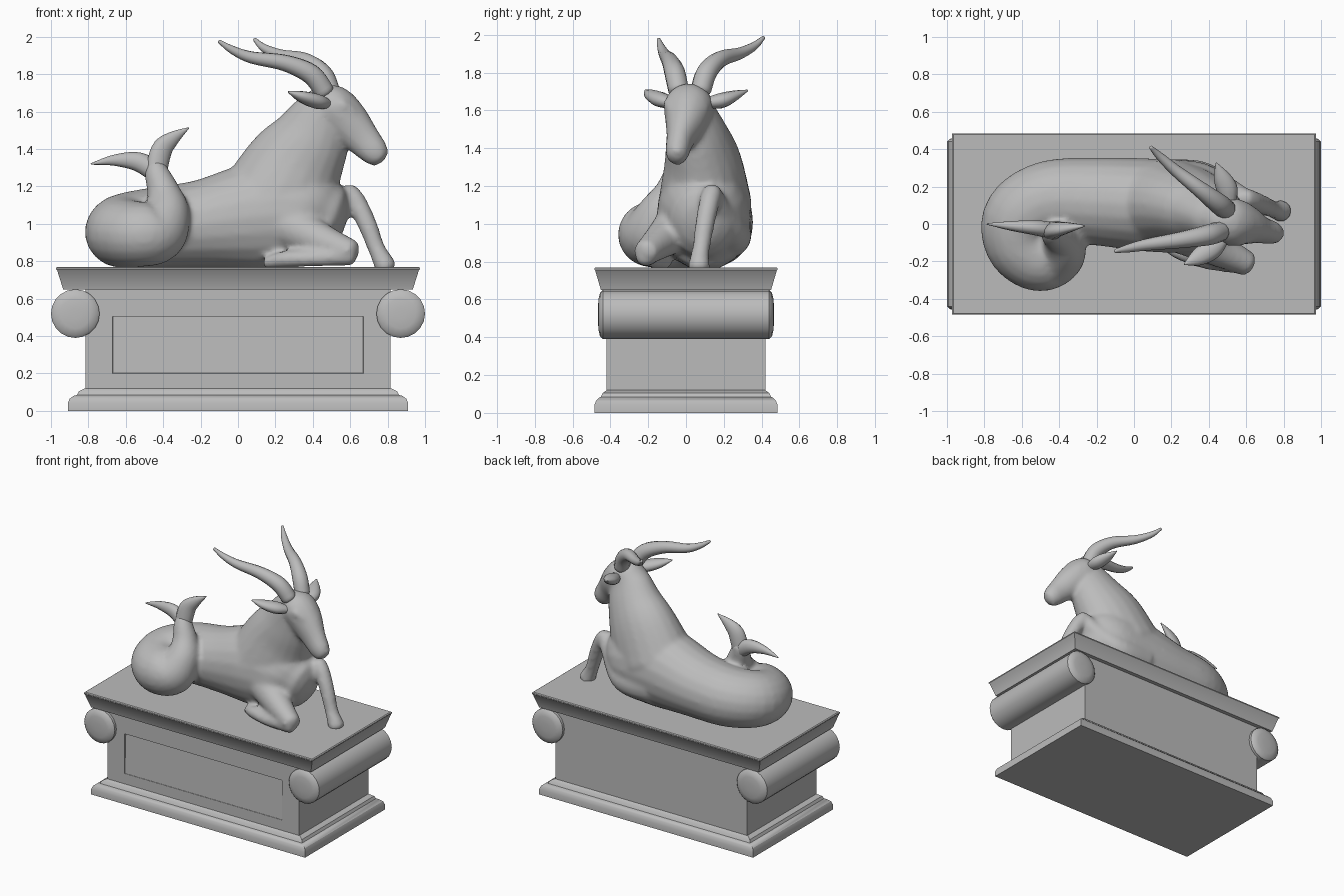
import bpy, bmesh, math
from mathutils import Vector, Quaternion

if "Cube" in bpy.data.objects:
    bpy.data.objects.remove(bpy.data.objects["Cube"])

stone = bpy.data.materials.new("grey stone")
stone.diffuse_color = (0.5, 0.5, 0.5, 1)
stone.use_nodes = True
stone.node_tree.nodes["Principled BSDF"].inputs["Base Color"].default_value = stone.diffuse_color


def finish(bm, name, angle=None):
    bmesh.ops.recalc_face_normals(bm, faces=bm.faces[:])
    me = bpy.data.meshes.new(name)
    bm.to_mesh(me)
    bm.free()
    me.materials.append(stone)
    ob = bpy.data.objects.new(name, me)
    bpy.context.collection.objects.link(ob)
    if angle:
        bpy.ops.object.select_all(action='DESELECT')
        ob.select_set(True)
        bpy.context.view_layer.objects.active = ob
        bpy.ops.object.shade_smooth_by_angle(angle=math.radians(angle))
    return ob


def skin_rings(bm, rings):
    rows = [[bm.verts.new(p) for p in r] for r in rings]
    n = len(rows[0])
    for a, b in zip(rows, rows[1:]):
        for i in range(n):
            j = (i + 1) % n
            bm.faces.new((a[i], a[j], b[j], b[i]))
    bm.faces.new(rows[0])
    bm.faces.new(rows[-1])


def spline(pts, steps=5):
    # smooth path through points of (x, y, z, side radius, vertical radius)
    p = [list(q) + [q[3]] * (5 - len(q)) for q in pts]
    p = [p[0]] + p + [p[-1]]
    out = []
    for i in range(1, len(p) - 2):
        for s in range(steps):
            t = s / steps
            out.append([0.5 * (2 * b + (c - a) * t + (2 * a - 5 * b + 4 * c - d) * t * t
                               + (3 * b - a - 3 * c + d) * t ** 3)
                        for a, b, c, d in zip(*p[i - 1:i + 3])])
    return out + [p[-1]]


def tube(bm, pts, sides=16, round_ends=True):
    path = spline(pts)
    c = [Vector(q[:3]) for q in path]
    tans = [(c[min(i + 1, len(c) - 1)] - c[max(i - 1, 0)]).normalized() for i in range(len(c))]
    side = tans[0].cross(Vector((0, 0, 1))).normalized()
    rings = []

    def ring(o, s, u, rs, rv):
        return [o + s * rs * math.cos(2 * math.pi * k / sides)
                + u * rv * math.sin(2 * math.pi * k / sides) for k in range(sides)]
    for i, q in enumerate(path):
        t = tans[i]
        side = (side - t * side.dot(t)).normalized()
        up = side.cross(t)
        rs, rv = max(q[3], 0.003), max(q[4], 0.003)
        caps = [(math.cos(a), math.sin(a)) for a in (1.4, 1.0, 0.5)] if round_ends else []
        r = min(rs, rv) * 0.6
        if i == 0:
            rings += [ring(c[i] - t * r * h, side, up, rs * k, rv * k) for k, h in caps]
        rings.append(ring(c[i], side, up, rs, rv))
        if i == len(path) - 1:
            rings += [ring(c[i] + t * r * h, side, up, rs * k, rv * k) for k, h in caps[::-1]]
    skin_rings(bm, rings)


def stepped_block(name, profile, angle=30):
    # rectangular moulding: each entry is half width, half depth, height
    bm = bmesh.new()
    skin_rings(bm, [[(sx * x, sy * y, z) for sx, sy in ((1, 1), (-1, 1), (-1, -1), (1, -1))]
                    for x, y, z in profile])
    return finish(bm, name, angle)


# Pedestal mouldings
stepped_block("pedestal_foot", [(.91, .485, 0), (.91, .485, .04), (.9, .475, .065), (.88, .46, .08),
                                (.86, .45, .085), (.85, .44, .105), (.82, .42, .12)])
stepped_block("pedestal_top", [(.935, .45, .65), (.967, .48, .752), (.972, .485, .757),
                               (.972, .485, .765), (.965, .478, .77)])

# Pedestal block with a sloping recessed front panel
bm = bmesh.new()
bmesh.ops.create_cube(bm, size=1)
for v in bm.verts:
    v.co = (v.co.x * 1.63, v.co.y * .84, .385 + v.co.z * .53)
front = min(bm.faces, key=lambda f: f.calc_center_median().y)
for depth in (0, .012):
    bmesh.ops.inset_region(bm, faces=[front], thickness=.02)
    for v in front.verts:
        top = v.co.z > .385
        v.co = (math.copysign(.67 - depth * .1, v.co.x), -.42 + (depth if top else depth * .1),
                .505 - depth * .1 if top else .2 + depth * .1)
finish(bm, "pedestal_block")

# Rolled scrolls under both ends of the top
for sx, name in ((-1, "left_scroll"), (1, "right_scroll")):
    bm = bmesh.new()
    prof = [(.466, .03), (.463, .08), (.455, .115), (.44, .13)]
    prof = [(-y, r) for y, r in prof] + [(y, r) for y, r in prof[::-1]]
    skin_rings(bm, [[(sx * .87 + r * math.cos(k * math.pi / 10), y, .52 + r * math.sin(k * math.pi / 10))
                     for k in range(20)] for y, r in prof])
    finish(bm, name, 40)

# Body: torso with coiled tail, neck, head and forelegs fused together
bm = bmesh.new()
tube(bm, [(.47, .08, 1.02, .18, .21), (.35, .09, 1.05, .24, .28), (.1, .1, 1.04, .25, .29),
          (-.2, .12, 1.0, .235, .235), (-.45, .12, .98, .22, .215), (-.6, .03, .965, .21, .20),
          (-.61, -.1, .95, .19, .185), (-.52, -.18, .945, .18, .175), (-.43, -.17, .96, .165, .165),
          (-.38, -.13, 1.06, .125, .125), (-.395, -.08, 1.16, .092, .092),
          (-.43, -.05, 1.26, .07, .07), (-.44, -.03, 1.31, .055, .055)], 20)
tube(bm, [(.2, .1, 1.1, .25, .31), (.3, .09, 1.3, .21, .27), (.39, .06, 1.45, .17, .215),
          (.45, .03, 1.58, .13, .165), (.48, .02, 1.65, .115, .12)], 20)
tube(bm, [(.43, .02, 1.67, .09, .08), (.5, .015, 1.63, .13, .12), (.58, 0, 1.55, .115, .12),
          (.67, -.03, 1.45, .075, .095), (.73, -.045, 1.385, .065, .078), (.755, -.05, 1.36, .055, .065)])
# raised foreleg: shoulder to knee, then knee to hoof
tube(bm, [(.15, .2, .95, .15), (.35, .24, .95, .1), (.5, .18, 1.06, .07), (.6, .135, 1.17, .05)])
tube(bm, [(.59, .14, 1.17, .052), (.63, .125, 1.12, .055), (.69, .1, 1.0, .052), (.74, .08, .87, .047),
          (.775, .07, .8, .055), (.79, .07, .77, .06)])
# folded foreleg: shoulder to knee, then back along the plinth
tube(bm, [(.25, -.02, 1.0, .14), (.42, -.12, .92, .1), (.56, -.19, .865, .075), (.6, -.21, .85, .07)])
tube(bm, [(.6, -.215, .83, .055), (.4, -.2, .815, .045), (.25, -.15, .81, .045), (.15, -.1, .79, .03)])
# brows
for y in (-.095, .105):
    tube(bm, [(.55, y, 1.64, .03), (.61, y * .8, 1.6, .028)])
body = finish(bm, "body", 180)
rem = body.modifiers.new("fuse", 'REMESH')
rem.mode = 'VOXEL'
rem.voxel_size = .016
rem.use_smooth_shade = True
sm = body.modifiers.new("soften", 'SMOOTH')
sm.factor = .5
sm.iterations = 8

# Horns, ears and tail flukes
parts = {
    "left_horn": [(.46, -.04, 1.71, .055), (.39, -.06, 1.8, .055), (.25, -.085, 1.86, .044),
                  (.07, -.11, 1.89, .032), (-.03, -.13, 1.93, .022), (-.1, -.145, 1.975, .01)],
    "right_horn": [(.49, .08, 1.71, .055), (.45, .11, 1.8, .055), (.36, .18, 1.87, .044),
                   (.23, .28, 1.9, .032), (.14, .36, 1.94, .022), (.09, .41, 1.985, .01)],
    "left_ear": [(.48, -.08, 1.64, .03, .025), (.42, -.13, 1.655, .055, .04),
                 (.34, -.18, 1.68, .045, .03), (.27, -.215, 1.705, .005, .005)],
    "right_ear": [(.51, .1, 1.64, .03, .025), (.5, .18, 1.65, .055, .04),
                  (.47, .25, 1.675, .045, .03), (.44, .325, 1.705, .005, .005)],
    "left_fluke": [(-.43, -.035, 1.27, .045, .055), (-.53, -.02, 1.33, .04, .052),
                   (-.66, -.01, 1.34, .025, .03), (-.785, 0, 1.32, .004, .004)],
    "right_fluke": [(-.44, -.04, 1.26, .05, .06), (-.41, -.03, 1.39, .04, .06),
                    (-.35, -.02, 1.455, .027, .04), (-.265, -.01, 1.512, .004, .004)],
}
for name, pts in parts.items():
    bm = bmesh.new()
    tube(bm, pts, 12)
    finish(bm, name, 60)
